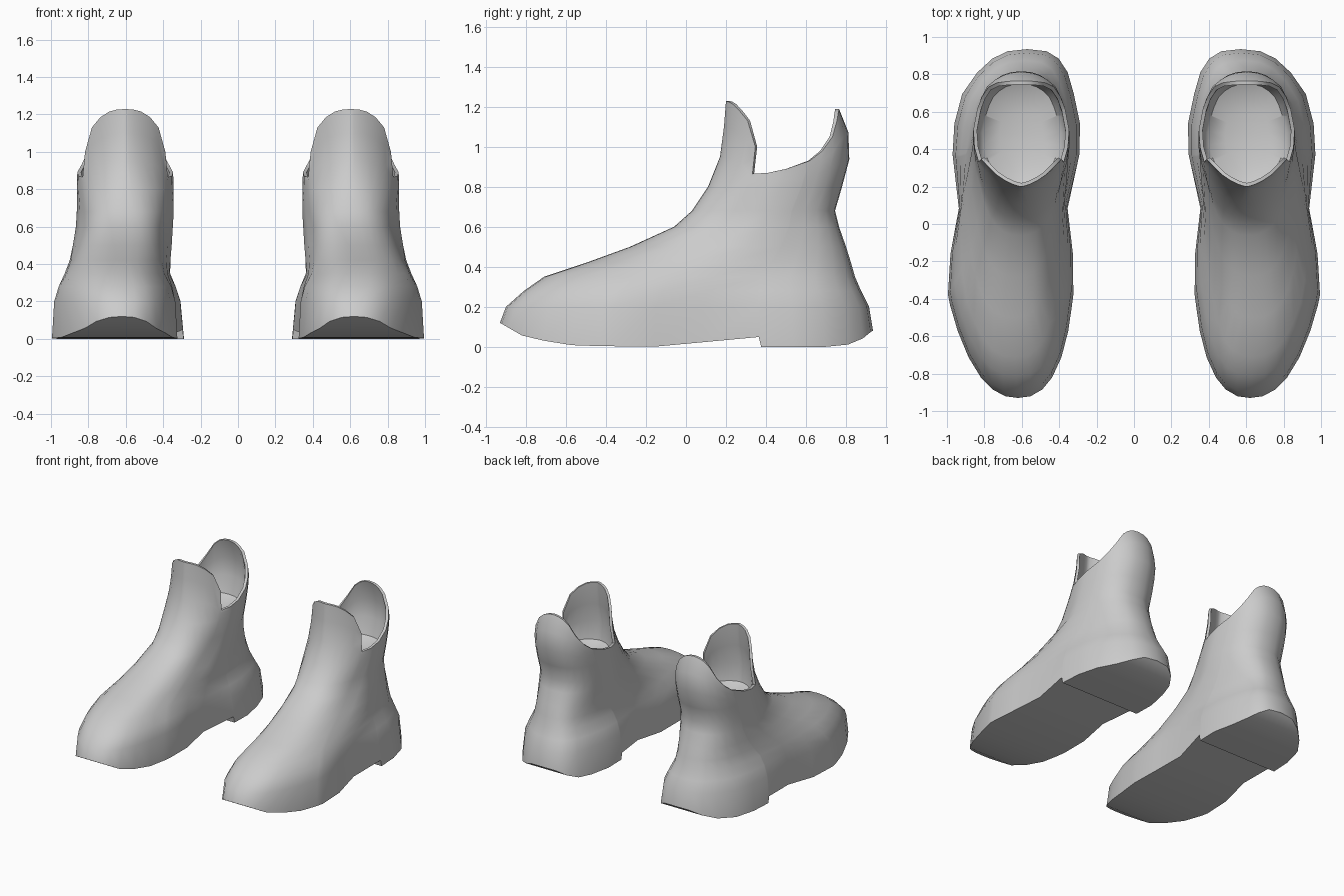
import bpy, bmesh, math

if "Cube" in bpy.data.objects:
    bpy.data.objects.remove(bpy.data.objects["Cube"])

# Angles around half of the outline, from toe (0) to back of heel (180)
HALF = [0, 8, 18, 28, 40, 52, 62, 66, 80, 95, 112.8, 113.6, 125, 138, 150, 161, 171, 180]
LAST = len(HALF) - 1
AROUND = [(a, 1) for a in HALF] + [(a, -1) for a in HALF[-2:0:-1]]
COUNT = len(AROUND)

# Height, front y, back y, half widths at ball / waist / heel, roundness front / back
LEVELS = [
    (0.00, -0.93, 0.935, 0.362, 0.290, 0.383, 0.85, 0.72),
    (0.20, -0.90, 0.915, 0.348, 0.285, 0.362, 0.80, 0.72),
    (0.28, -0.81, 0.875, 0.322, 0.280, 0.328, 0.75, 0.72),
    (0.35, -0.71, 0.845, 0.280, 0.275, 0.288, 0.75, 0.72),
    (0.42, -0.50, 0.825, 0.250, 0.270, 0.270, 0.75, 0.75),
    (0.50, -0.28, 0.80, 0.235, 0.265, 0.260, 0.78, 0.78),
    (0.60, -0.06, 0.765, 0.225, 0.260, 0.255, 0.80, 0.80),
    (0.68, 0.03, 0.745, 0.235, 0.260, 0.255, 0.85, 0.82),
    (0.80, 0.11, 0.78, 0.250, 0.260, 0.255, 1.00, 0.85),
    (0.95, 0.17, 0.82, 0.255, 0.255, 0.250, 1.30, 0.85),
    (1.10, 0.19, 0.81, 0.250, 0.245, 0.230, 1.40, 0.85),
    (1.23, 0.20, 0.745, 0.245, 0.230, 0.210, 1.40, 0.85),
]
# Underside height along y, with the heel step
SOLE = [(-0.93, 0.12), (-0.8, 0.045), (-0.55, 0.005), (-0.1, 0.0), (0.1, 0.025),
        (0.361, 0.072), (0.37, 0.0), (0.75, 0.0), (0.83, 0.015), (0.89, 0.045), (0.93, 0.08)]
# Collar height by angle: tall front tongue, low sides, pull tab at the back
RIM = [(0, 1.23), (18, 1.225), (28, 1.215), (40, 1.185), (52, 1.13), (62, 1.0),
       (66, 0.865), (80, 0.87), (95, 0.89), (118, 0.94), (138, 1.05), (150, 1.13), (165, 1.18), (180, 1.19)]
# Foot centre line, bending along y
CENTRE = [(-0.93, -0.62), (-0.4, -0.66), (0.0, -0.65), (0.45, -0.627), (0.7, -0.62), (0.93, -0.57)]


def interp(table, v):
    """Piecewise linear lookup; returns the row without its key."""
    if v <= table[0][0]:
        return table[0][1:]
    for a, b in zip(table, table[1:]):
        if v <= b[0]:
            f = (v - a[0]) / (b[0] - a[0])
            return tuple(p + (q - p) * f for p, q in zip(a[1:], b[1:]))
    return table[-1][1:]


def outline(key, angle, side, inset=0.0):
    """Point of the boot outline at one height."""
    yf, yb, ball, waist, heel, front, back = interp(LEVELS, key)
    yf, yb = yf + inset, yb - inset
    t = math.radians(angle)
    y = (yf + yb) / 2 - (yb - yf) / 2 * math.cos(t)
    u = (y - yf) / (yb - yf)
    half = interp([(0.32, ball), (0.54, waist), (0.75, heel), (0.87, heel * 1.04)], u)[0] - inset
    bend = min(1.0, max(0.0, (0.65 - key) / 0.3))
    cx = -0.603 + (interp(CENTRE, y)[0] + 0.603) * bend
    power = front if angle < 90 else back
    reach = max(0.0, math.sin(t)) ** power if 0 < angle < 180 else 0.0
    return cx - side * half * reach, y


def build_boot(name, mirror, material):
    bm = bmesh.new()
    rings = []

    def add_ring(height, inset=0.0, key=None):
        ring = []
        for angle, side in AROUND:
            z = height(angle)
            x, y = outline(z if key is None else key, angle, side, inset)
            if key == 0:
                z = interp(SOLE, y)[0]
            ring.append(bm.verts.new((x * mirror, y, z)))
        rings.append(ring)

    def collar(s):
        return lambda a: 0.8 + (interp(RIM, a)[0] - 0.8) * s

    # Outer skin from the sole edge up to the collar
    add_ring(lambda a: 0.0, key=0)
    for z in (0.2, 0.28, 0.35, 0.42, 0.5, 0.6, 0.68, 0.8):
        add_ring(lambda a, z=z: z)
    for s in (0.35, 0.7, 1.0):
        add_ring(collar(s))
    # Lining from the collar down to the shallow dished inner floor
    for s in (1.0, 0.6, 0.25):
        add_ring(collar(s), 0.02)
    add_ring(lambda a: 0.77, 0.05, key=0.87)
    add_ring(lambda a: 0.73, 0.14, key=0.87)

    for low, high in zip(rings, rings[1:]):
        for i in range(COUNT):
            j = (i + 1) % COUNT
            bm.faces.new((low[i], low[j], high[j], high[i]))
    # Sole and inner floor closed with strips across the foot
    for ring in (rings[0], rings[-1]):
        for i in range(LAST):
            strip = [ring[i], ring[i + 1], ring[-(i + 1)], ring[-i]]
            bm.faces.new(list(dict.fromkeys(strip)))

    bmesh.ops.recalc_face_normals(bm, faces=bm.faces)
    mesh = bpy.data.meshes.new(name)
    bm.to_mesh(mesh)
    bm.free()
    mesh.materials.append(material)
    boot = bpy.data.objects.new(name, mesh)
    bpy.context.collection.objects.link(boot)
    bpy.ops.object.select_all(action='DESELECT')
    boot.select_set(True)
    bpy.context.view_layer.objects.active = boot
    bpy.ops.object.shade_smooth_by_angle(angle=math.radians(40))


leather = bpy.data.materials.new("grey_leather")
leather.diffuse_color = (0.6, 0.6, 0.6, 1.0)
leather.use_nodes = True
leather.node_tree.nodes["Principled BSDF"].inputs["Base Color"].default_value = leather.diffuse_color
build_boot("left_boot", 1, leather)
build_boot("right_boot", -1, leather)
